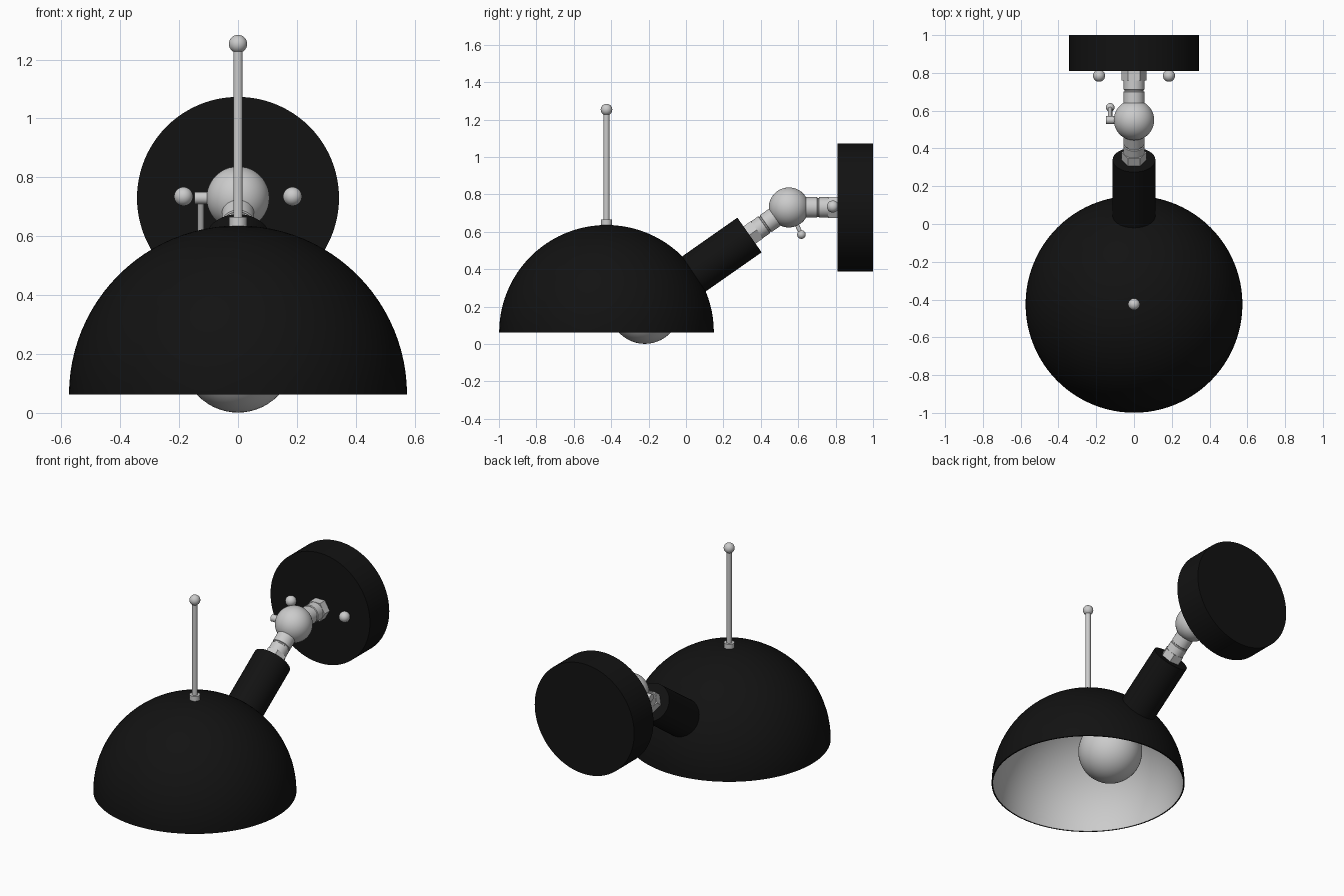
import bpy, bmesh, math
from mathutils import Vector

if "Cube" in bpy.data.objects:
    bpy.data.objects.remove(bpy.data.objects["Cube"])

black = bpy.data.materials.new("matte_black")
black.diffuse_color = (0.006, 0.006, 0.006, 1)
black.use_nodes = True
black.node_tree.nodes["Principled BSDF"].inputs["Base Color"].default_value = black.diffuse_color


def lathe(name, profile, origin, axis, sides=48, mat=None, flip=False):
    """Revolve (radius, distance) points around an axis; radius 0 makes a pole."""
    d = Vector(axis).normalized()
    u = Vector((0, 1, 0)) if abs(d.x) > 0.5 else Vector((1, 0, 0))
    v = d.cross(u)
    o = Vector(origin)
    bm = bmesh.new()
    rings = []
    for r, s in profile:
        if r < 1e-6:
            rings.append([bm.verts.new(o + d * s)] * sides)
        else:
            rings.append([bm.verts.new(o + d * s + (u * math.cos(a) + v * math.sin(a)) * r)
                          for a in (2 * math.pi * i / sides for i in range(sides))])
    for a, b in zip(rings, rings[1:]):
        for i in range(sides):
            j = (i + 1) % sides
            quad = list(dict.fromkeys([a[i], a[j], b[j], b[i]]))
            bm.faces.new(quad)
    bmesh.ops.recalc_face_normals(bm, faces=bm.faces)
    if flip:
        bmesh.ops.reverse_faces(bm, faces=bm.faces)
    me = bpy.data.meshes.new(name)
    bm.to_mesh(me)
    bm.free()
    ob = bpy.data.objects.new(name, me)
    bpy.context.collection.objects.link(ob)
    if mat:
        me.materials.append(mat)
    bpy.ops.object.select_all(action='DESELECT')
    ob.select_set(True)
    bpy.context.view_layer.objects.active = ob
    bpy.ops.object.shade_smooth_by_angle(angle=math.radians(35))
    return ob


def rod(name, r, s0, s1, origin, axis, sides=32, mat=None):
    return lathe(name, [(0, s0), (r, s0), (r, s1), (0, s1)], origin, axis, sides, mat)


def arc(r, a0, a1, n):
    """Arc points, angle measured from the axis direction."""
    return [(r * math.sin(math.radians(a0 + (a1 - a0) * i / n)),
             r * math.cos(math.radians(a0 + (a1 - a0) * i / n))) for i in range(n + 1)]


def ball(name, r, centre, sides=32):
    return lathe(name, arc(r, 0, 180, sides // 2), centre, (0, 0, 1), sides)


UP, BACK = (0, 0, 1), (0, 1, 0)
JOINT = (0, 0.55, 0.73)
DOWN = (0, -math.cos(math.radians(35)), -math.sin(math.radians(35)))

# Dome shade: black outside with a rim, pale lining inside
DOME = (0, -0.425, 0.062)
lathe("dome_shade", arc(0.574, 0, 90, 24) + [(0.566, 0)], DOME, UP, 96, black)
lathe("dome_lining", arc(0.566, 0, 90, 24), DOME, UP, 96, flip=True)

# Handle rod on top of the dome
TOP = (0, -0.425, 0)
rod("handle_collar", 0.03, 0.62, 0.665, TOP, UP)
rod("handle_rod", 0.016, 0.65, 1.24, TOP, UP)
ball("handle_knob", 0.031, (0, -0.425, 1.253))

# Wall plate and its two round screw heads
rod("wall_plate", 0.343, 0.81, 1.0, (0, 0, 0.73), BACK, 96, black)
for side, x in (("left", -0.185), ("right", 0.185)):
    ball("plate_screw_" + side, 0.032, (x, 0.785, 0.735))

# Ball joint with stepped necks and hex nuts towards plate and arm
ball("joint_ball", 0.107, JOINT, 48)
for name, axis, end in (("wall", BACK, 0.262), ("arm", DOWN, 0.26)):
    nut = end - 0.052
    lathe(name + "_neck", [(0, 0.05), (0.055, 0.05), (0.055, 0.15), (0.05, 0.153),
                           (0.05, 0.159), (0.055, 0.162), (0.055, nut), (0, nut)],
          JOINT, axis, 40)
    rod(name + "_nut", 0.065, nut, end, JOINT, axis, 6)

# Thumb screw on the left of the joint
rod("thumb_screw_head", 0.021, 0.09, 0.148, JOINT, (-1, 0, 0))
LEVER = (0, 0.067, -0.145)
rod("thumb_screw_lever", 0.011, 0, 0.15, (-0.126, 0.55, 0.73), LEVER, 20)
ball("thumb_screw_knob", 0.023, (-0.126, 0.617, 0.585), 24)

# Lamp holder tube and the bulb inside the dome
rod("holder_tube", 0.113, 0.257, 0.65, JOINT, DOWN, 64, black)
bulb = [(0, 0.64), (0.065, 0.64), (0.07, 0.70), (0.085, 0.745)]
bulb += [(r, 0.94 - s) for r, s in arc(0.19, 38, 180, 24)]
lathe("bulb", bulb, JOINT, DOWN, 48)
